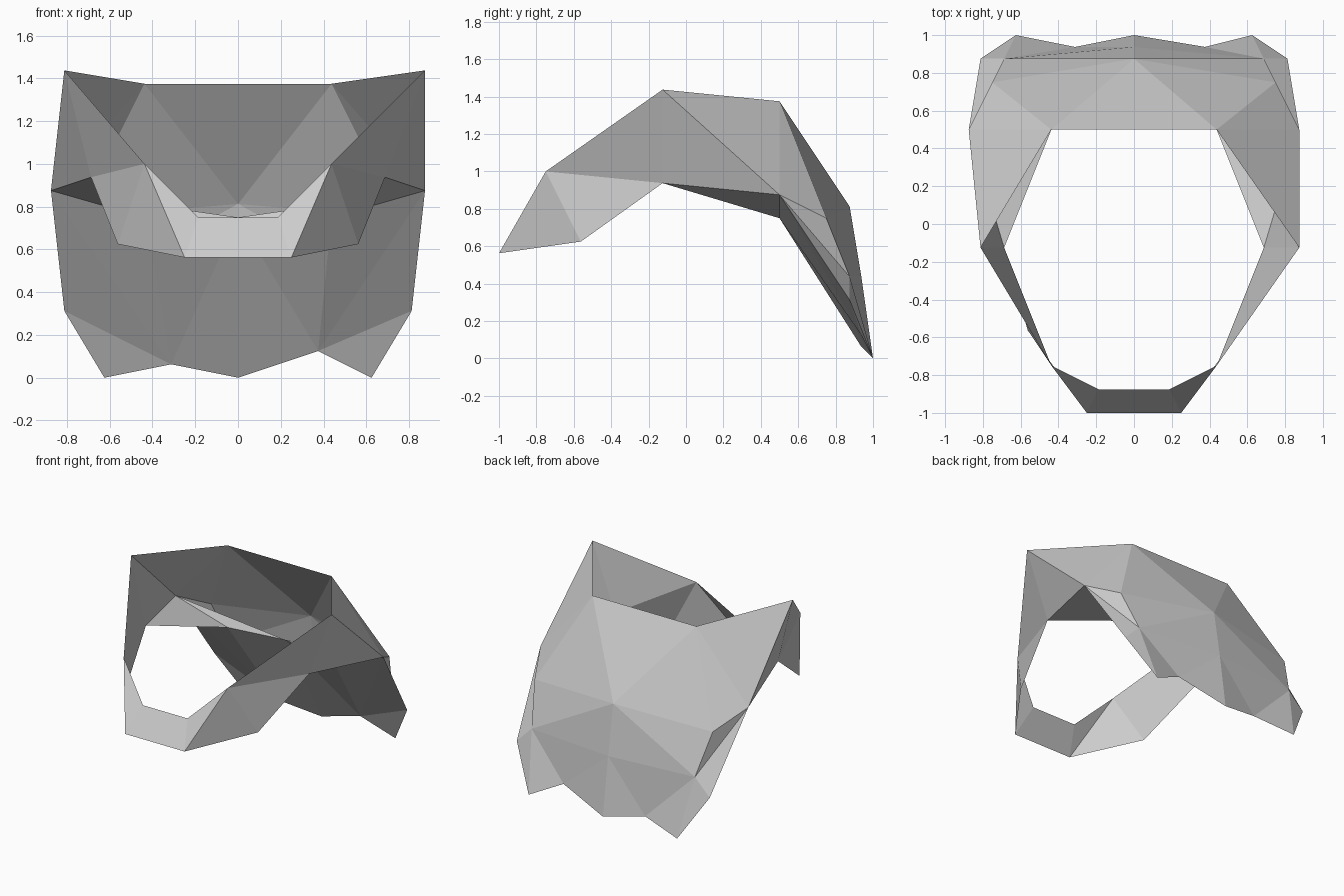
import bpy
import bmesh

cube = bpy.data.objects.get("Cube")
if cube:
    bpy.data.objects.remove(cube)

UNIT = 1 / 16

# Corner points on the +x side, in sixteenths; lower case means the -x twin
POINTS = {
    "A": (7, -12, 16),   # temple, top of fringe
    "B": (4, -16, 9),    # fringe tip
    "C": (9, -9, 10),    # side lock tip
    "D": (3, -14, 12),   # fringe inner notch
    "E": (11, -2, 15),   # above ear
    "T": (14, -2, 23),   # raised tuft
    "U": (7, 8, 22),     # crown edge
    "S": (14, 8, 14),    # behind ear
    "W": (12, 12, 12),   # upper back
    "V": (11, 14, 7),    # lower back
    "P": (13, 14, 5),    # nape side
    "Q": (10, 16, 0),    # nape tip
    "R": (6, 15, 2),     # nape notch
    "K": (7, 8, 12),     # lining corner
}
# Points on the centre line
CENTRE = {"M": (0, 14, 13), "N": (0, 15, 7), "H": (0, 9, 12), "O": (0, 16, 0)}
# Twins that differ from a plain reflection
UNEVEN = {"t": (-13, -2, 23), "r": (-5, 15, 1)}


def locate(key):
    if key in UNEVEN:
        p = UNEVEN[key]
    elif key.upper() in CENTRE:
        p = CENTRE[key.upper()]
    else:
        x, y, z = POINTS[key.upper()]
        p = (x if key.isupper() else -x, y, z)
    return [c * UNIT for c in p]


def twin(face):
    return face[::-1].swapcase()


mat = bpy.data.materials.new("hair_grey")
mat.use_nodes = True
grey = (0.6, 0.6, 0.6, 1)
mat.diffuse_color = grey
mat.node_tree.nodes["Principled BSDF"].inputs["Base Color"].default_value = grey


def panel(name, halves, whole=""):
    """Flat-faced sheet: 'halves' are repeated on the other side."""
    faces = halves.split()
    faces += [twin(f) for f in faces] + whole.split()
    bm = bmesh.new()
    verts = {}
    for face in faces:
        loop = []
        for key in face:
            if key.upper() in CENTRE:
                key = key.upper()
            if key not in verts:
                verts[key] = bm.verts.new(locate(key))
            loop.append(verts[key])
        bm.faces.new(loop)
    mesh = bpy.data.meshes.new(name)
    bm.to_mesh(mesh)
    bm.free()
    mesh.materials.append(mat)
    bpy.context.collection.objects.link(bpy.data.objects.new(name, mesh))


# Band of hair across the forehead, with its side locks
panel("fringe", "ADB ABC ACE", "dbBD")
# Flared sides rising to the tufts
panel("side_hair", "AET EST TSU")
# Crown and back of the head
panel("back_hair", "USW UWM WVM SVW VNM SPV", "UMu")
# Pointed ends at the nape
panel("nape_hair", "VRN VQR VPQ NRO")
# Inner surface facing the neck
panel("inner_lining", "ESK SHK SKR SRP KHR HOR PRQ")
